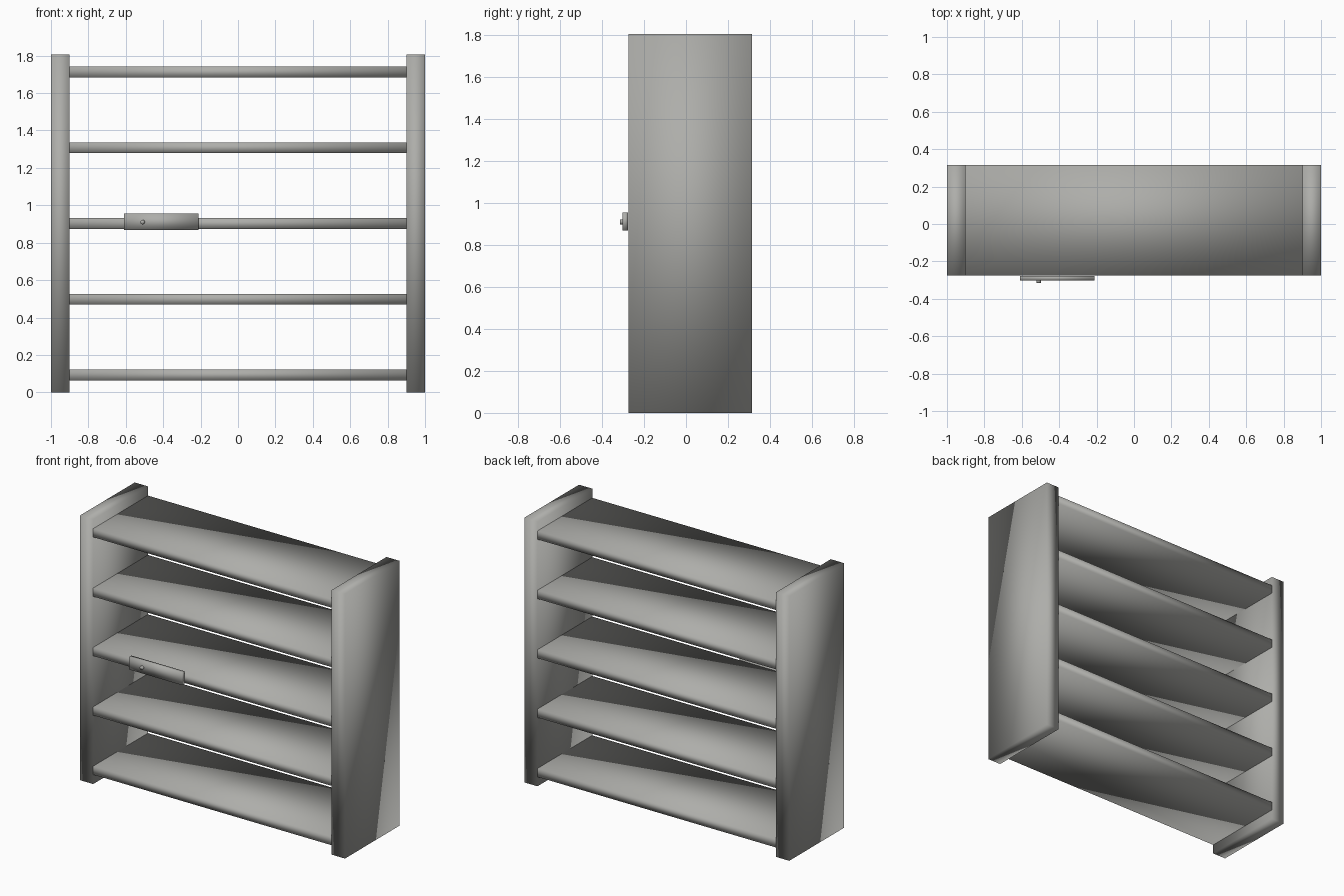
import bpy
import bmesh
from math import radians
from mathutils import Matrix, Vector

default = bpy.data.objects.get("Cube")
if default:
    bpy.data.objects.remove(default, do_unlink=True)

# One plain grey for the whole unit
grey = bpy.data.materials.new("plain grey")
grey.use_nodes = True
colour = (0.42, 0.42, 0.40, 1)
grey.diffuse_color = colour
grey.node_tree.nodes["Principled BSDF"].inputs["Base Color"].default_value = colour


def finish(name, bm):
    """Turn a bmesh into a smooth shaded object."""
    for face in bm.faces:
        face.smooth = True
    mesh = bpy.data.meshes.new(name)
    bm.to_mesh(mesh)
    bm.free()
    mesh.materials.append(grey)
    obj = bpy.data.objects.new(name, mesh)
    bpy.context.collection.objects.link(obj)
    return obj


def box(name, low, high):
    """Box between two opposite corners."""
    low, high = Vector(low), Vector(high)
    bm = bmesh.new()
    bmesh.ops.create_cube(bm, size=1)
    bmesh.ops.scale(bm, vec=high - low, verts=bm.verts)
    bmesh.ops.translate(bm, vec=(low + high) / 2, verts=bm.verts)
    return finish(name, bm)


FRONT, BACK = -0.275, 0.315
HEIGHT, INNER = 1.805, 0.9

# Upright side panels
box("left_side_panel", (INNER, FRONT, 0), (1, BACK, HEIGHT))
box("right_side_panel", (-1, FRONT, 0), (-INNER, BACK, HEIGHT))

# Five evenly spaced shelves
for i in range(5):
    z = 0.064 + i * 0.405
    box(f"shelf_{i + 1}", (-INNER, FRONT, z), (INNER, BACK, z + 0.058))

# Label plate on the front edge of the middle shelf
box("front_plate", (-0.61, -0.302, 0.869), (-0.21, -0.277, 0.955))

# Small round stud on the plate
bm = bmesh.new()
bmesh.ops.create_cone(
    bm, cap_ends=True, segments=16, radius1=0.012, radius2=0.012, depth=0.02,
    matrix=Matrix.Translation((-0.51, -0.305, 0.91)) @ Matrix.Rotation(radians(90), 4, "X"))
finish("plate_stud", bm)
